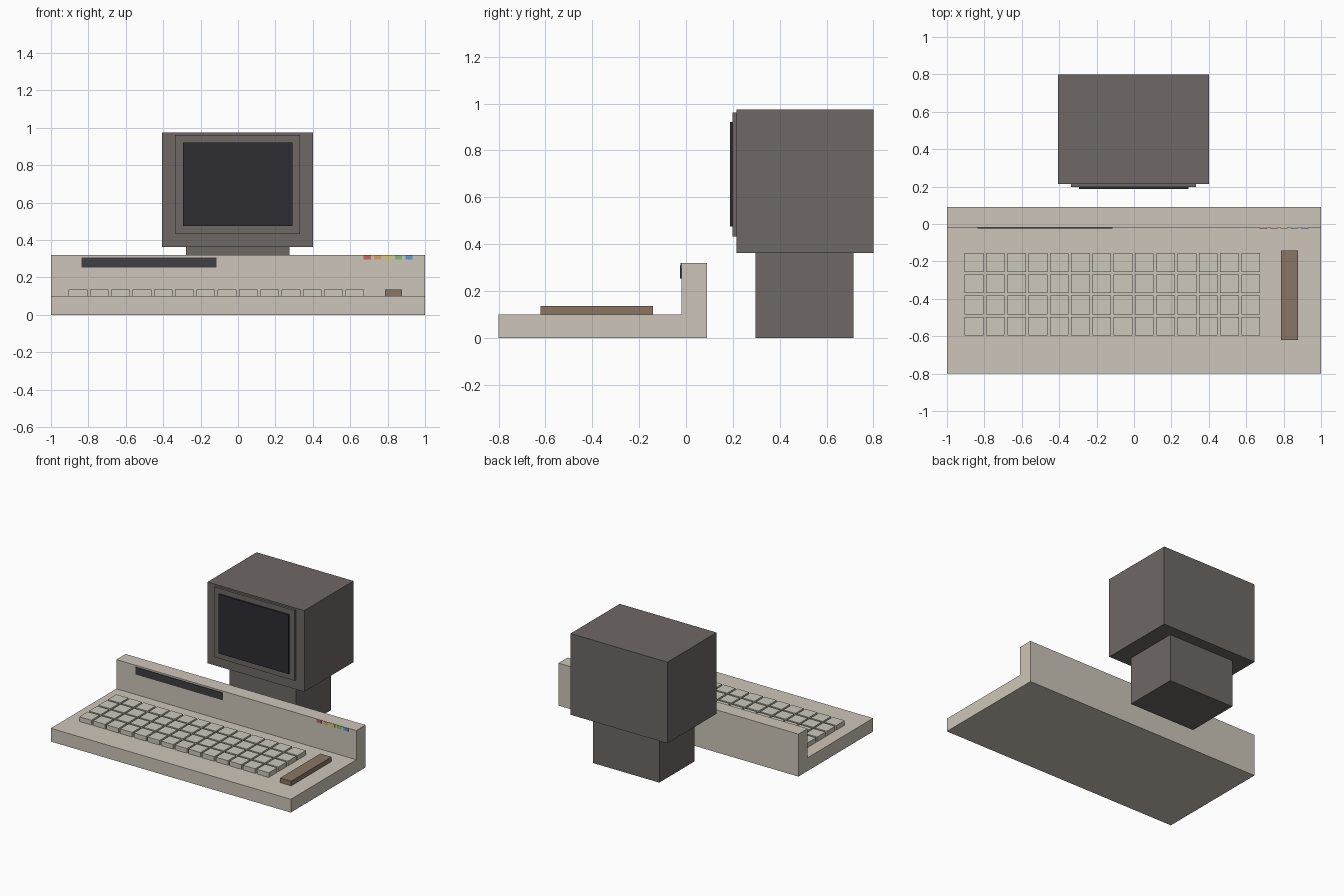
import bpy, bmesh

if "Cube" in bpy.data.objects:
    bpy.data.objects.remove(bpy.data.objects["Cube"])


def material(name, rgb):
    m = bpy.data.materials.new(name)
    m.diffuse_color = (*rgb, 1)
    m.use_nodes = True
    m.node_tree.nodes["Principled BSDF"].inputs["Base Color"].default_value = m.diffuse_color
    return m


def finish(name, bm, mat):
    bmesh.ops.recalc_face_normals(bm, faces=bm.faces)
    mesh = bpy.data.meshes.new(name)
    bm.to_mesh(mesh)
    bm.free()
    mesh.materials.append(mat)
    ob = bpy.data.objects.new(name, mesh)
    bpy.context.collection.objects.link(ob)
    return ob


def box(name, x, y, z, mat):
    """Box given by (low, high) pairs on each axis."""
    bm = bmesh.new()
    bmesh.ops.create_cube(bm, size=1)
    for v in bm.verts:
        v.co = [(a + b) / 2 + c * (b - a) for c, (a, b) in zip(v.co, (x, y, z))]
    return finish(name, bm, mat)


beige = material("beige", (0.61, 0.56, 0.48))
key_mat = material("key_beige", (0.61, 0.58, 0.50))
grey = material("warm_grey", (0.156, 0.138, 0.130))
dark = material("dark_glass", (0.026, 0.027, 0.034))
slot_mat = material("slot_dark", (0.05, 0.05, 0.058))
brown = material("brown", (0.25, 0.18, 0.13))

# Keyboard case: L-shaped side profile extruded across the width
bm = bmesh.new()
profile = [(-0.8, 0), (0.09, 0), (0.09, 0.32), (-0.02, 0.32), (-0.02, 0.10), (-0.8, 0.10)]
face = bm.faces.new([bm.verts.new((-1, y, z)) for y, z in profile])
ext = bmesh.ops.extrude_face_region(bm, geom=[face])
bmesh.ops.translate(bm, vec=(2, 0, 0),
                    verts=[g for g in ext["geom"] if isinstance(g, bmesh.types.BMVert)])
finish("keyboard_case", bm, beige)

# Key grid: 14 columns by 4 rows
key = box("keys", (-0.905, -0.805), (-0.597, -0.497), (0.10, 0.135), key_mat)
for axis, count, pitch in ((0, 14, 0.1138), (1, 4, 0.1138)):
    arr = key.modifiers.new("repeat", 'ARRAY')
    arr.count = count
    arr.use_relative_offset = False
    arr.use_constant_offset = True
    offset = [0, 0, 0]
    offset[axis] = pitch
    arr.constant_offset_displace = offset

# Brown bar beside the keys
box("side_bar", (0.785, 0.878), (-0.621, -0.141), (0.10, 0.135), brown)

# Vent slot and coloured stripes on the raised back panel
box("vent_slot", (-0.836, -0.114), (-0.025, -0.015), (0.253, 0.308), slot_mat)
colours = [("red", (0.61, 0.13, 0.13)), ("orange", (0.68, 0.38, 0.11)),
           ("yellow", (0.68, 0.62, 0.14)), ("green", (0.23, 0.48, 0.20)),
           ("blue", (0.11, 0.33, 0.65))]
for i, (name, rgb) in enumerate(colours):
    x = 0.672 + i * 0.056
    box(name + "_stripe", (x, x + 0.038), (-0.024, -0.015), (0.296, 0.319), material(name, rgb))

# Monitor on its stand
box("monitor_stand", (-0.278, 0.276), (0.296, 0.715), (0, 0.362), grey)
box("monitor_body", (-0.405, 0.402), (0.215, 0.8), (0.362, 0.974), grey)
box("screen_bezel", (-0.337, 0.332), (0.198, 0.215), (0.433, 0.962), grey)
box("screen", (-0.295, 0.291), (0.187, 0.198), (0.476, 0.922), dark)
